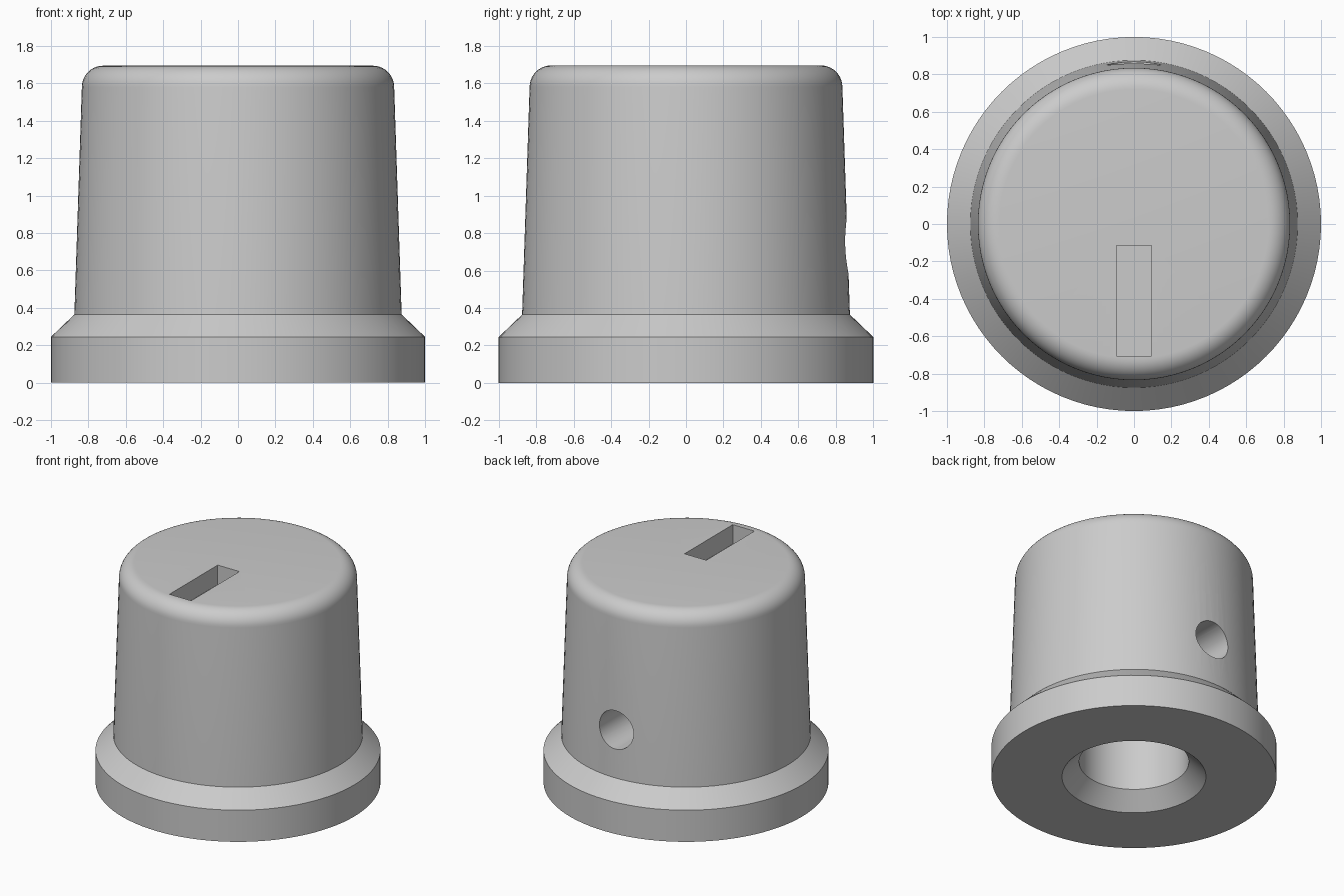
import bpy
import bmesh
from math import cos, sin, pi, radians
from mathutils import Matrix

cube = bpy.data.objects.get("Cube")
if cube:
    bpy.data.objects.remove(cube, do_unlink=True)

SEGMENTS = 96

grey = bpy.data.materials.new("mid_grey")
grey.use_nodes = True
grey.diffuse_color = (0.6, 0.6, 0.6, 1)
grey.node_tree.nodes["Principled BSDF"].inputs["Base Color"].default_value = (0.6, 0.6, 0.6, 1)


def add_object(name, bm):
    bmesh.ops.recalc_face_normals(bm, faces=bm.faces)
    mesh = bpy.data.meshes.new(name)
    bm.to_mesh(mesh)
    bm.free()
    mesh.materials.append(grey)
    obj = bpy.data.objects.new(name, mesh)
    bpy.context.collection.objects.link(obj)
    return obj


def lathe(name, profile):
    """Revolve (radius, height) points about z into a closed solid."""
    bm = bmesh.new()
    verts = [bm.verts.new((r, 0, z)) for r, z in profile]
    edges = [bm.edges.new(pair) for pair in zip(verts, verts[1:])]
    bmesh.ops.spin(bm, geom=verts + edges, cent=(0, 0, 0), axis=(0, 0, 1),
                   angle=2 * pi, steps=SEGMENTS, use_merge=True)
    bmesh.ops.remove_doubles(bm, verts=bm.verts, dist=0.0001)
    return add_object(name, bm)


def cut(target, cutter):
    """Subtract the cutter from the target, then discard it."""
    cutter.hide_render = True
    mod = target.modifiers.new("cut", 'BOOLEAN')
    mod.operation = 'DIFFERENCE'
    mod.solver = 'EXACT'
    mod.object = cutter
    bpy.context.view_layer.objects.active = target
    bpy.ops.object.modifier_apply(modifier=mod.name)
    bpy.data.objects.remove(cutter, do_unlink=True)


# Knob: chamfered shaft bore, flanged skirt, tapered side, rounded top edge
fillet = 0.115
rounding = [(0.72 + fillet * cos(a), 1.58 + fillet * sin(a))
            for a in (pi / 2 * i / 10 for i in range(11))]
knob = lathe("knob_body", [
    (0, 1.2), (0.385, 1.2), (0.385, 0.12), (0.505, 0),
    (1, 0), (1, 0.245), (0.875, 0.365),
    *rounding, (0, 1.695)])

# Pointer slot sunk into the top
bm = bmesh.new()
bmesh.ops.create_cube(bm, size=1, matrix=Matrix.Translation((0, -0.41, 1.695))
                      @ Matrix.Diagonal((0.186, 0.59, 0.3, 1)))
cut(knob, add_object("slot_cutter", bm))

# Set screw hole from the back through to the bore
bm = bmesh.new()
bmesh.ops.create_cone(bm, cap_ends=True, segments=48, radius1=0.146,
                      radius2=0.146, depth=0.9,
                      matrix=Matrix.Translation((0, 0.65, 0.73))
                      @ Matrix.Rotation(radians(90), 4, 'X'))
cut(knob, add_object("screw_hole_cutter", bm))

# Smooth curved walls, crisp edges
bpy.ops.object.select_all(action='DESELECT')
knob.select_set(True)
bpy.context.view_layer.objects.active = knob
bpy.ops.object.shade_smooth_by_angle(angle=radians(30))
